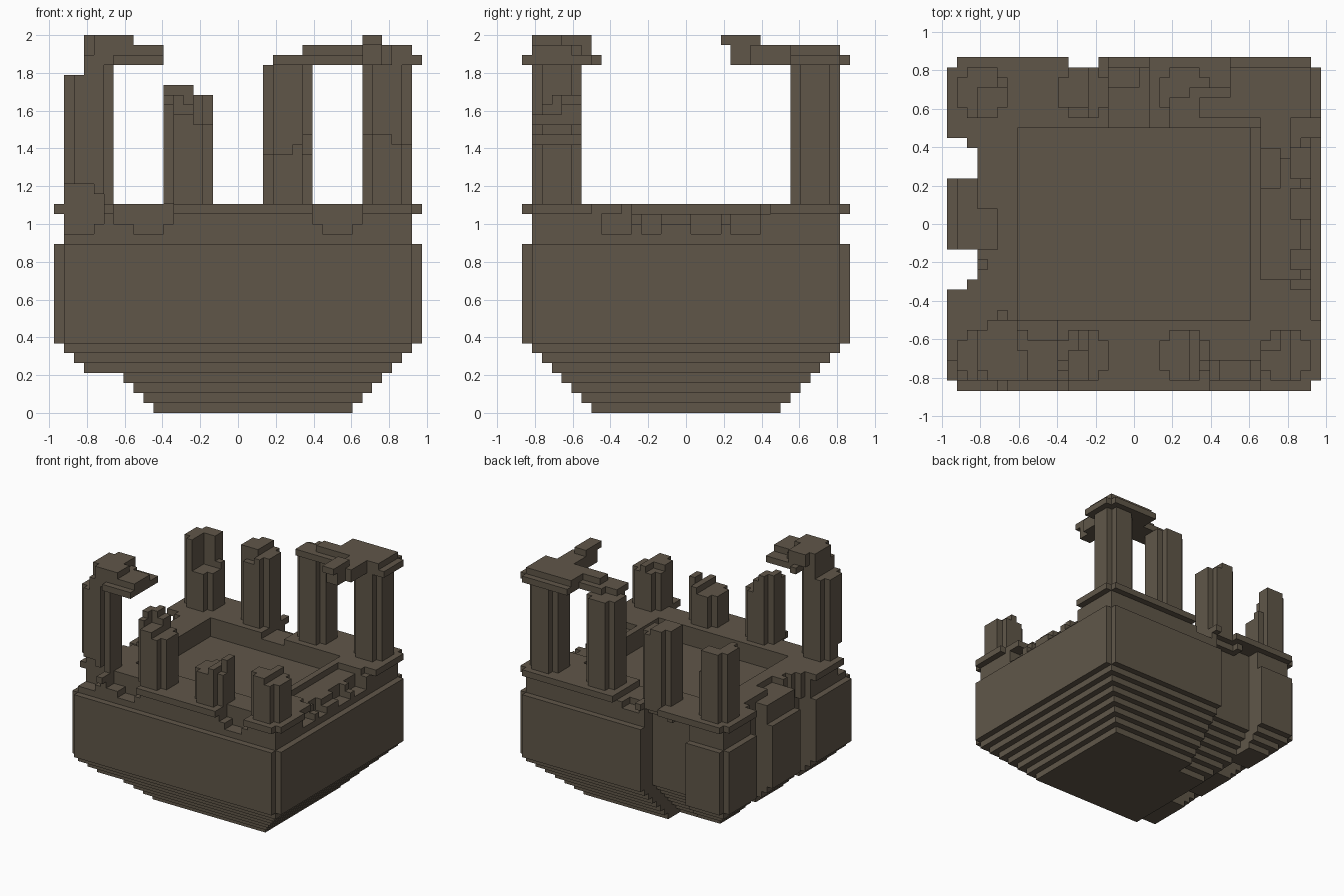
import bpy, bmesh

if "Cube" in bpy.data.objects:
    bpy.data.objects.remove(bpy.data.objects["Cube"], do_unlink=True)

U = 2 / 38                      # size of one block
CX, CY = 18.5, 16.5             # grid centre

stone = bpy.data.materials.new("weathered_stone")
stone.use_nodes = True
COLOR = (0.117, 0.094, 0.066, 1)
stone.diffuse_color = COLOR
bsdf = next(n for n in stone.node_tree.nodes if n.type == 'BSDF_PRINCIPLED')
bsdf.inputs["Base Color"].default_value = COLOR
bsdf.inputs["Roughness"].default_value = 0.9

# Four corner offsets of each block side, counter-clockwise from outside
SIDES = {
    (1, 0, 0): [(1, 0, 0), (1, 1, 0), (1, 1, 1), (1, 0, 1)],
    (-1, 0, 0): [(0, 0, 0), (0, 0, 1), (0, 1, 1), (0, 1, 0)],
    (0, 1, 0): [(0, 1, 0), (0, 1, 1), (1, 1, 1), (1, 1, 0)],
    (0, -1, 0): [(0, 0, 0), (1, 0, 0), (1, 0, 1), (0, 0, 1)],
    (0, 0, 1): [(0, 0, 1), (1, 0, 1), (1, 1, 1), (0, 1, 1)],
    (0, 0, -1): [(0, 0, 0), (0, 1, 0), (1, 1, 0), (1, 0, 0)],
}


def cells(b):
    x0, x1, y0, y1, z0, z1 = b
    return {(x, y, z) for x in range(x0, x1) for y in range(y0, y1) for z in range(z0, z1)}


def part(name, adds, cuts=()):
    """Stack boxes (x0,x1,y0,y1,z0,z1 in blocks), cut boxes away, keep the outer skin."""
    solid = set()
    for b in adds:
        solid |= cells(b)
    for b in cuts:
        solid -= cells(b)
    bm = bmesh.new()
    verts = {}
    for c in solid:
        for d, corners in SIDES.items():
            if tuple(c[i] + d[i] for i in range(3)) in solid:
                continue
            face = []
            for o in corners:
                k = tuple(c[i] + o[i] for i in range(3))
                if k not in verts:
                    verts[k] = bm.verts.new(((k[0] - CX) * U, (k[1] - CY) * U, k[2] * U))
                face.append(verts[k])
            bm.faces.new(face)
    bmesh.ops.dissolve_limit(bm, angle_limit=0.01, verts=bm.verts, edges=bm.edges)
    me = bpy.data.meshes.new(name)
    bm.to_mesh(me)
    bm.free()
    me.materials.append(stone)
    ob = bpy.data.objects.new(name, me)
    bpy.context.collection.objects.link(ob)
    return ob


def slab(z0, z1):
    """Full-size slab with its four corner blocks notched."""
    return [(0, 37, 1, 32, z0, z1), (1, 36, 0, 33, z0, z1)]


# Stepped underside, with broken right edge and rear bay
steps = [(7 - k, 30 + k, 7 - k, 26 + k, k, k + 1) for k in range(7)]
step_cuts = [(0, 10 - k, 0, 33, k, k + 1) for k in range(4)]
for k in range(7):
    step_cuts += [(7, 15, 23 + k, 33, k, k + 1),
                  (0, 10 - k, 21, 25, k, k + 1),
                  (0, 10 - k, 10, 14, k, k + 1)]
part("stepped_underside", steps, step_cuts)

# Main block with gaps in its right side and a bay at the back
part("main_block", slab(7, 17),
     [(0, 3, 21, 25, 7, 17), (0, 3, 10, 14, 7, 17), (7, 15, 30, 33, 7, 17)])

# Wall ring around the sunken floor
RECESS = (7, 30, 7, 26, 18, 21)
worn = [(8, 11, 0, 3, 18, 21), (6, 12, 0, 3, 19, 21),
        (27, 30, 0, 3, 18, 21), (26, 31, 0, 3, 19, 21),
        (0, 4, 0, 3, 18, 21), (4, 5, 0, 3, 19, 21),
        (16, 19, 30, 33, 19, 21)]
worn += [(35, 37, 11, 24, 19, 21)]
worn += [(34, 37, y0, y1, 18, 20) for y0, y1 in ((8, 11), (12, 14), (17, 20), (21, 24))]
side_gaps = [(0, 3, 21, 24, 17, 21), (0, 2, 24, 25, 17, 21), (0, 3, 11, 14, 17, 21),
             (3, 4, 12, 13, 17, 21), (0, 2, 10, 11, 17, 21)]
part("upper_wall", [(1, 36, 1, 32, 17, 20)],
     [RECESS, (7, 15, 30, 32, 17, 19), (7, 10, 30, 32, 19, 20), (11, 15, 31, 32, 19, 20)]
     + worn + side_gaps)
part("paving_rim", slab(20, 21),
     [RECESS, (31, 37, 11, 24, 20, 21), (34, 37, 10, 11, 20, 21), (36, 37, 7, 10, 20, 21),
      (35, 37, 24, 25, 20, 21), (12, 15, 32, 33, 20, 21),
      (16, 20, 29, 33, 20, 21), (16, 20, 26, 29, 20, 21),
      (0, 3, 13, 22, 20, 21), (3, 5, 14, 18, 20, 21)] + worn + side_gaps)


def column(name, x, y, top, cuts=()):
    """Cross-shaped column; cuts (x0,x1,y0,y1,z0,z1) are relative to its corner in x and y."""
    part(name, [(x, x + 5, y + 1, y + 4, 21, top), (x + 1, x + 4, y, y + 5, 21, top)],
         [(x + a, x + b, y + c, y + d, z0, z1) for a, b, c, d, z0, z1 in cuts])


FRONT, BACK = 1, 27
column("front_column_1", 1, FRONT, 35,
       [(0, 2, 0, 5, 34, 35), (0, 3, 0, 2, 21, 23), (3, 4, 0, 2, 21, 22)])
column("front_column_2", 11, FRONT, 32,
       [(1, 5, 0, 3, 30, 32), (3, 5, 0, 5, 29, 32), (2, 5, 3, 5, 31, 32), (0, 1, 0, 2, 31, 32)])
column("front_column_3", 21, FRONT, 28,
       [(0, 3, 0, 5, 26, 28), (3, 4, 0, 5, 27, 28), (4, 5, 0, 2, 26, 28)])
column("front_column_4", 31, FRONT, 28, [(3, 5, 0, 5, 27, 28), (0, 2, 3, 5, 27, 28)])
column("back_column_1", 1, BACK, 32, [(2, 5, 0, 3, 27, 32), (4, 5, 3, 5, 28, 32)])
column("back_column_2", 11, BACK, 33, [(3, 5, 0, 5, 32, 33), (1, 3, 0, 1, 31, 33)])
column("back_column_3", 21, BACK, 35)
column("back_column_4", 31, BACK, 35)

# Broken capital on the front right column
part("front_capital",
     [(3, 11, 1, 6, 35, 36), (6, 11, 0, 7, 35, 36), (5, 6, 5, 8, 35, 36),
      (3, 8, 1, 6, 36, 38), (4, 7, 5, 7, 36, 38), (8, 11, 1, 5, 36, 37)],
     [(3, 4, 1, 2, 36, 38), (7, 8, 4, 6, 37, 38)])

# Remaining roof beam over the back left corner, with a forward arm
part("roof_beam",
     [(28, 37, 26, 32, 35, 36), (28, 36, 26, 33, 35, 36), (22, 28, 26, 30, 35, 36),
      (31, 34, 21, 26, 35, 36),
      (28, 36, 27, 32, 36, 37), (25, 28, 27, 29, 36, 37), (31, 34, 21, 27, 36, 37),
      (31, 33, 20, 24, 37, 38)],
     [(33, 34, 21, 23, 35, 37), (22, 24, 29, 30, 35, 36), (34, 37, 26, 27, 35, 36)])
